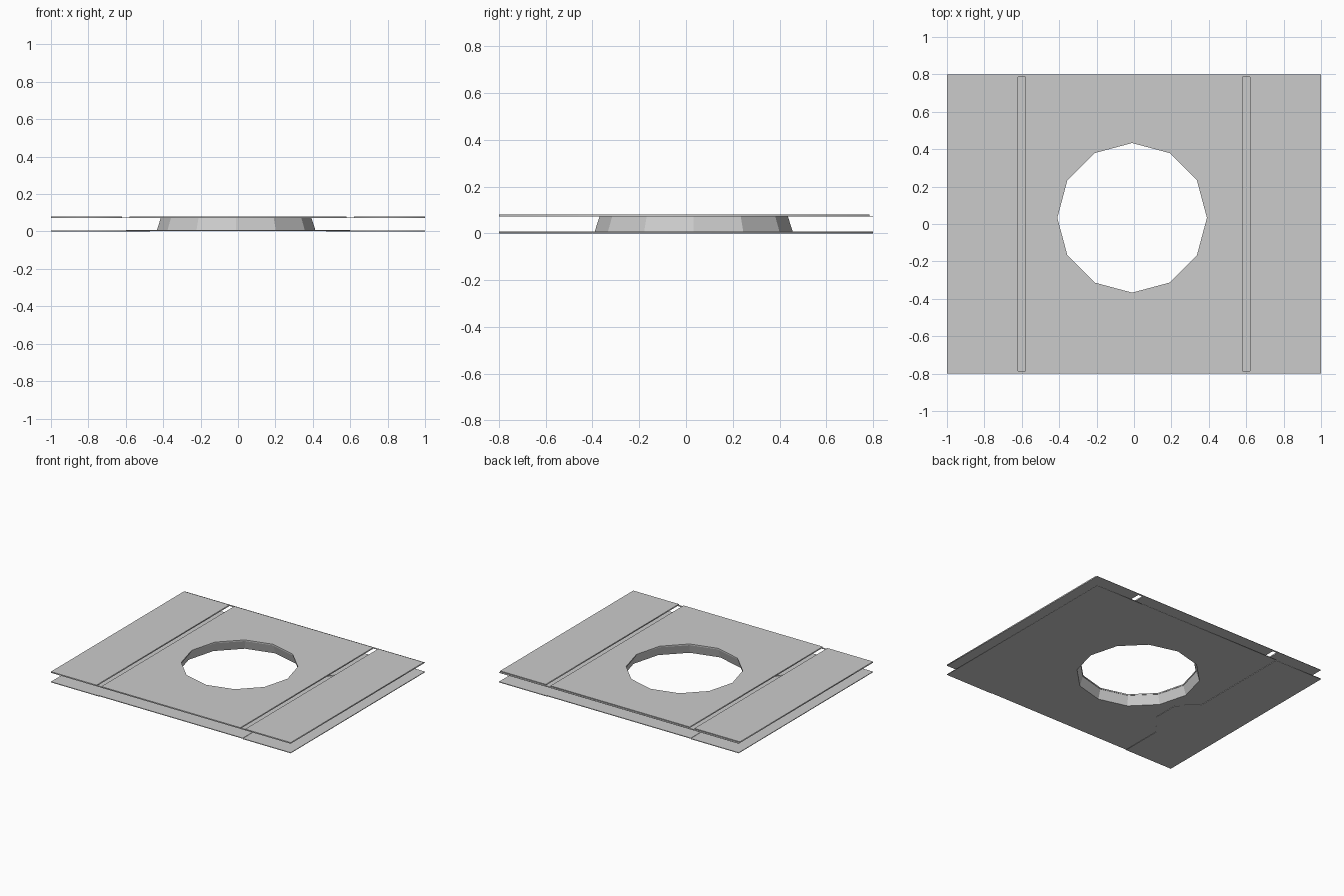
import bpy, bmesh
from math import sin, cos, pi

if "Cube" in bpy.data.objects:
    bpy.data.objects.remove(bpy.data.objects["Cube"])

CX, CY = -0.01, 0.033   # centre of the twelve-sided opening


def ring(r):
    return [(CX + r * cos(i * pi / 6), CY + r * sin(i * pi / 6)) for i in range(12)]


def plate(name, loops, z0, z1):
    """Flat plate from an outline (plus optional holes), between two heights."""
    cu = bpy.data.curves.new(name, 'CURVE')
    cu.dimensions = '2D'
    cu.fill_mode = 'BOTH'
    cu.extrude = (z1 - z0) / 2
    for pts in loops:
        sp = cu.splines.new('POLY')
        sp.points.add(len(pts) - 1)
        for p, (x, y) in zip(sp.points, pts):
            p.co = (x, y, 0, 1)
        sp.use_cyclic_u = True
    ob = bpy.data.objects.new(name, cu)
    bpy.context.collection.objects.link(ob)
    ob.location.z = (z0 + z1) / 2
    bpy.ops.object.select_all(action='DESELECT')
    ob.select_set(True)
    bpy.context.view_layer.objects.active = ob
    bpy.ops.object.convert(target='MESH')


def rect(x0, x1, y0, y1):
    return [(x0, y0), (x1, y0), (x1, y1), (x0, y1)]


def turned(pts):
    return [(-x, -y) for x, y in pts]


# Upper skin: three plates separated by two straight slots
T0, T1 = 0.072, 0.081
plate("upper_centre_plate", [rect(-0.58, 0.58, -0.8, 0.785), ring(0.4)], T0, T1)
plate("upper_left_plate", [rect(-1, -0.62, -0.8, 0.785)], T0, T1)
plate("upper_right_plate", [rect(0.62, 1, -0.8, 0.785)], T0, T1)

# Thin lips that close the slot ends
plate("upper_back_lip", [rect(-1, 1, 0.785, 0.8)], T0, T0 + 0.002)
for side, x in (("left", -0.6), ("right", 0.6)):
    plate("slot_front_lip_" + side, [rect(x - 0.02, x + 0.02, -0.8, -0.785)], T0, T0 + 0.002)

# Lower skin: three plates meeting along stepped seams
seam = [(0.6, -0.8), (0.6, 0.0), (0.47, 0.12), (0.47, 0.32), (0.6, 0.48), (0.6, 0.8)]
plate("lower_centre_plate", [seam + turned(seam), ring(0.425)], 0.003, 0.008)
side_plate = [(1, 0.8), (1, -0.8)] + seam
plate("lower_right_plate", [side_plate], 0.0, 0.005)
plate("lower_left_plate", [turned(side_plate)], 0.0, 0.005)

# Sloped collar joining the two skins around the opening
bm = bmesh.new()
low = [bm.verts.new((x, y, 0.003)) for x, y in ring(0.425)]
top = [bm.verts.new((x, y, T1)) for x, y in ring(0.4)]
for i in range(12):
    j = (i + 1) % 12
    bm.faces.new((low[j], low[i], top[i], top[j]))
me = bpy.data.meshes.new("opening_collar")
bm.to_mesh(me)
bm.free()
bpy.context.collection.objects.link(bpy.data.objects.new("opening_collar", me))
